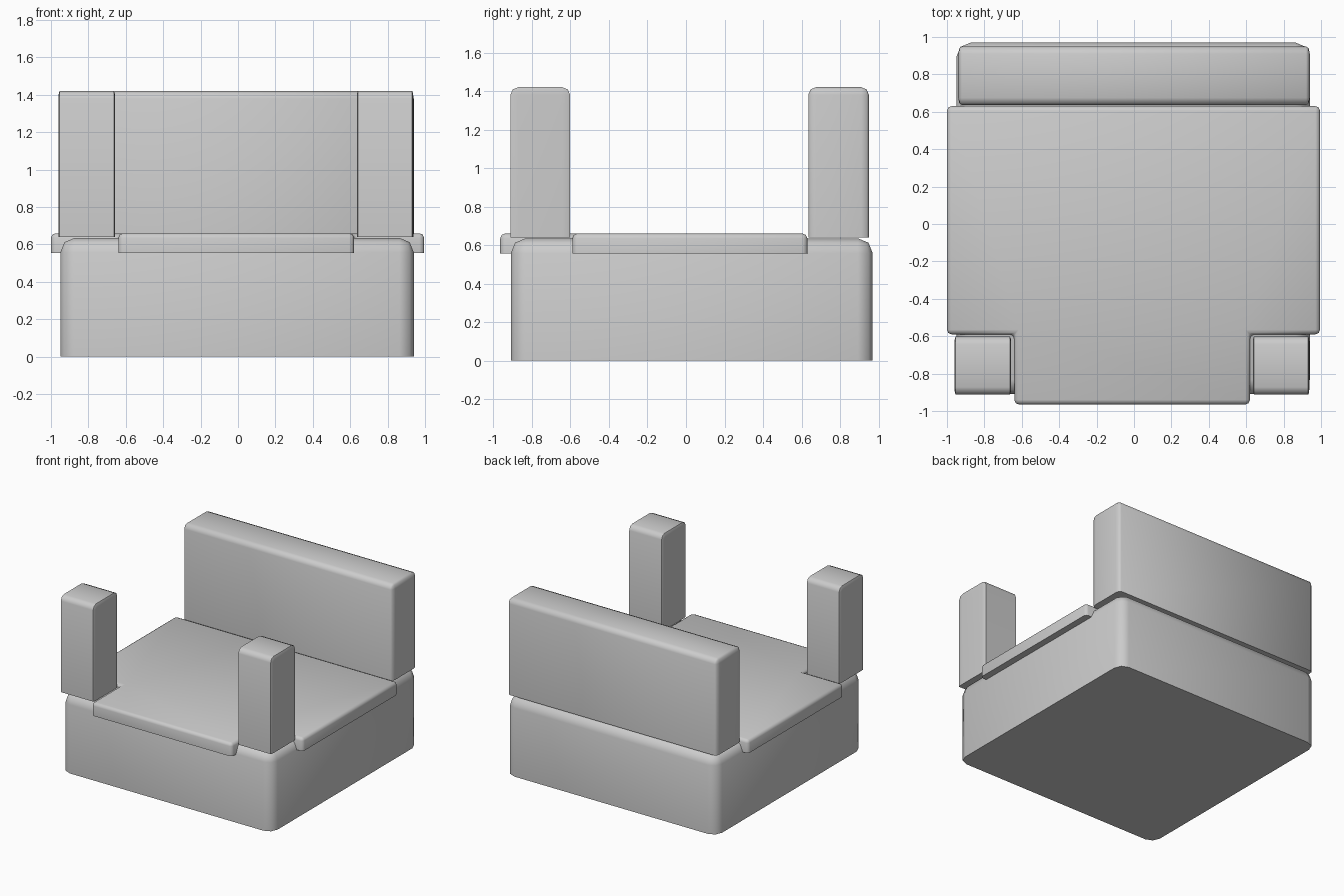
import bpy, bmesh, math

if "Cube" in bpy.data.objects:
    bpy.data.objects.remove(bpy.data.objects["Cube"])


def slab(name, outline, z0, z1, bevel, stretch_x=1.0):
    """Extrude a plan outline and round every edge except the bottom rim.
    stretch_x narrows the rounding along x."""
    bm = bmesh.new()
    face = bm.faces.new([bm.verts.new((x / stretch_x, y, z0)) for x, y in outline])
    top = bmesh.ops.extrude_face_region(bm, geom=[face], use_keep_orig=True)
    for v in top["geom"]:
        if isinstance(v, bmesh.types.BMVert):
            v.co.z = z1
    bmesh.ops.recalc_face_normals(bm, faces=bm.faces)
    edges = [e for e in bm.edges if max(v.co.z for v in e.verts) > z0 + 1e-4]
    bmesh.ops.bevel(bm, geom=edges, offset=bevel, segments=2, profile=0.5,
                    affect='EDGES', clamp_overlap=True)
    for v in bm.verts:
        v.co.x *= stretch_x
    bmesh.ops.recalc_face_normals(bm, faces=bm.faces)
    mesh = bpy.data.meshes.new(name)
    bm.to_mesh(mesh)
    bm.free()
    obj = bpy.data.objects.new(name, mesh)
    bpy.context.collection.objects.link(obj)
    bpy.context.view_layer.objects.active = obj
    obj.select_set(True)
    bpy.ops.object.shade_smooth_by_angle(angle=math.radians(50))
    obj.select_set(False)
    return obj


def rect(x0, x1, y0, y1):
    return [(x0, y0), (x1, y0), (x1, y1), (x0, y1)]


# Upholstered base block
slab("base", rect(-0.95, 0.94, -0.91, 0.97), 0.0, 0.635, 0.077)

# T-shaped seat cushion
slab("seat_cushion",
     [(-0.64, -0.965), (0.62, -0.965), (0.62, -0.59), (0.995, -0.59),
      (0.995, 0.63), (-1.0, 0.63), (-1.0, -0.59), (-0.64, -0.59)],
     0.555, 0.66, 0.025)

# Backrest
slab("backrest", rect(-0.94, 0.94, 0.635, 0.95), 0.64, 1.42, 0.04, 0.5)

# Front corner posts
for side, x0 in (("left", -0.96), ("right", 0.635)):
    slab("front_post_" + side, rect(x0, x0 + 0.303, -0.912, -0.602),
         0.64, 1.42, 0.04, 0.16)
